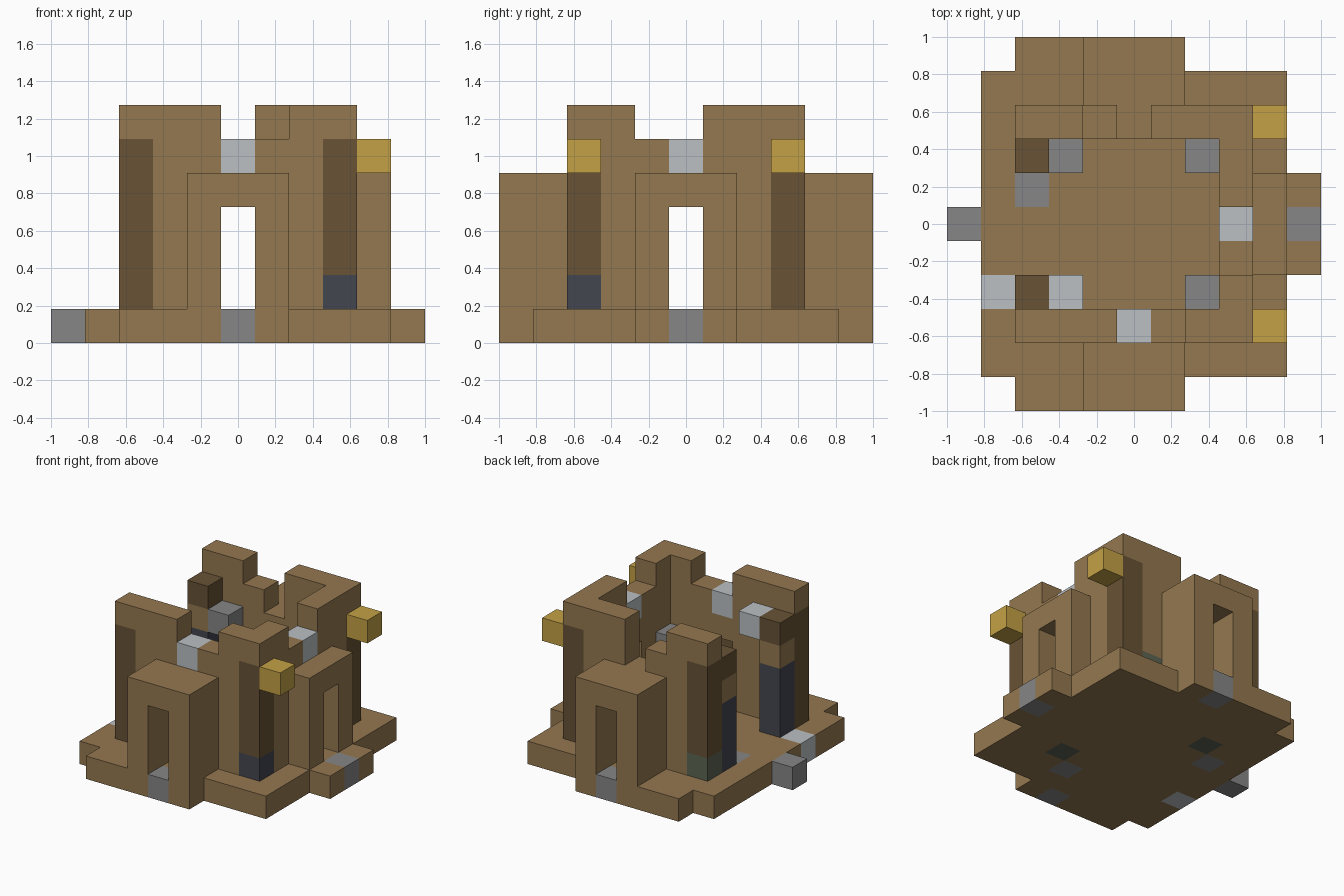
import bpy, bmesh
from math import radians
from mathutils import Vector

if "Cube" in bpy.data.objects:
    bpy.data.objects.remove(bpy.data.objects["Cube"], do_unlink=True)

U = 2 / 11  # edge of one block


def material(name, rgb):
    m = bpy.data.materials.new(name)
    m.use_nodes = True
    linear = [(c / 255 / 12.92 if c < 11 else ((c / 255 + 0.055) / 1.055) ** 2.4) for c in rgb]
    m.diffuse_color = (*linear, 1)
    m.node_tree.nodes["Principled BSDF"].inputs["Base Color"].default_value = (*linear, 1)
    return m


MATS = {
    "wood": material("brown wood", (148, 120, 80)),
    "log": material("dark log", (104, 82, 53)),
    "stone": material("grey stone", (134, 134, 134)),
    "pale": material("pale stone", (187, 192, 195)),
    "slate": material("dark slate", (68, 70, 80)),
    "moss": material("mossy stone", (92, 100, 82)),
    "gold": material("gold lamp", (195, 161, 69)),
}
SLOTS = list(MATS)
grid = {}  # block position -> (part, material)


def fill(part, mat, xs, ys, zs):
    """Fill an inclusive box of blocks; a single number means one block."""
    span = lambda r: range(r[0], r[1] + 1) if isinstance(r, tuple) else (r,)
    for x in span(xs):
        for y in span(ys):
            for z in span(zs):
                if mat is None:
                    grid.pop((x, y, z), None)
                else:
                    grid[x, y, z] = (part, mat)


# Stepped floor slab with stone thresholds and odd blocks
fill("floor", "wood", (-4, 4), (-4, 4), 0)
fill("floor", "wood", 5, (-1, 1), 0)
for s in (-1, 1):
    fill("floor", "wood", (-3, 1), 5 * s, 0)
    fill("floor", "stone", 0, 5 * s, 0)
    fill("floor", "stone", 5 * s, 0, 0)
    fill("floor", "moss", 2 * s, -2 * s, 0)
fill("floor", "pale", -4, -2, 0)
fill("floor", "stone", -3, 1, 0)
fill("floor", "stone", 1, -3, 0)

# Walls on three sides
for name, y in (("front_wall", -3), ("back_wall", 3)):
    fill(name, "wood", (-2, 2), y, (1, 5))
fill("side_wall", "wood", 3, (-2, 2), (1, 5))
fill("front_wall", "pale", 0, -3, 5)
fill("side_wall", "pale", 3, 0, 5)
fill("back_wall", None, 0, 3, 5)
fill("back_wall", "moss", 2, 3, 1)

# Porches
for name, y in (("front_porch", (-5, -4)), ("back_porch", (4, 5))):
    fill(name, "wood", (-1, 1), y, (1, 4))
fill("side_porch", "wood", 4, (-1, 1), (1, 4))

# Doorways cut through porches and walls
fill("", None, 0, (-5, 5), (1, 3))
fill("", None, (3, 4), 0, (1, 3))

# Corner posts, open-side piers and lamps
for s in (-1, 1):
    for x in (-3, 3):
        fill("corner_posts", "log", x, 3 * s, (1, 5))
    fill("open_side_piers", "slate", -3, 2 * s, (1, 3))
    fill("open_side_piers", "wood", -3, 2 * s, 4)
    fill("open_side_piers", "log", -3, 2 * s, 5)
    fill("lamps", "gold", 4, 3 * s, 5)
fill("corner_posts", "slate", 3, -3, 1)
fill("corner_posts", "moss", -3, 3, 1)

# Broken battlements
fill("battlements", "wood", (-3, -1), -3, 6)
fill("battlements", "wood", (2, 3), -3, 6)
fill("battlements", "wood", (-3, -2), 3, 6)
fill("battlements", "wood", (1, 3), 3, 6)
fill("battlements", "wood", 3, -2, 6)
fill("battlements", "wood", 3, (1, 2), 6)

# Loose stones inside the corners
fill("inner_stones", "stone", 2, 2, 3)
fill("inner_stones", "stone", 2, -2, 3)
fill("inner_stones", "stone", -2, 2, 4)
fill("inner_stones", "pale", -2, -2, 5)


def build(part):
    """Skin the exposed sides of one part and merge its flat faces."""
    bm = bmesh.new()
    for pos, (owner, mat) in grid.items():
        if owner != part:
            continue
        centre = Vector(pos) + Vector((0, 0, 0.5))
        for axis in range(3):
            for s in (-1, 1):
                n, a, b = Vector(), Vector(), Vector()
                n[axis], a[(axis + 1) % 3], b[(axis + 2) % 3] = s, s, 1
                if tuple(int(c) for c in Vector(pos) + n) in grid:
                    continue
                corners = [(centre + (n + a * i + b * j) / 2) * U
                           for i, j in ((-1, -1), (1, -1), (1, 1), (-1, 1))]
                face = bm.faces.new([bm.verts.new(c) for c in corners])
                face.material_index = SLOTS.index(mat)
    bmesh.ops.remove_doubles(bm, verts=bm.verts[:], dist=U / 100)
    bmesh.ops.dissolve_limit(bm, angle_limit=radians(1), verts=bm.verts[:],
                             edges=bm.edges[:], delimit={"MATERIAL"})
    mesh = bpy.data.meshes.new(part)
    bm.to_mesh(mesh)
    bm.free()
    for m in MATS.values():
        mesh.materials.append(m)
    bpy.context.collection.objects.link(bpy.data.objects.new(part, mesh))


for part in sorted({p for p, _ in grid.values()}):
    build(part)
